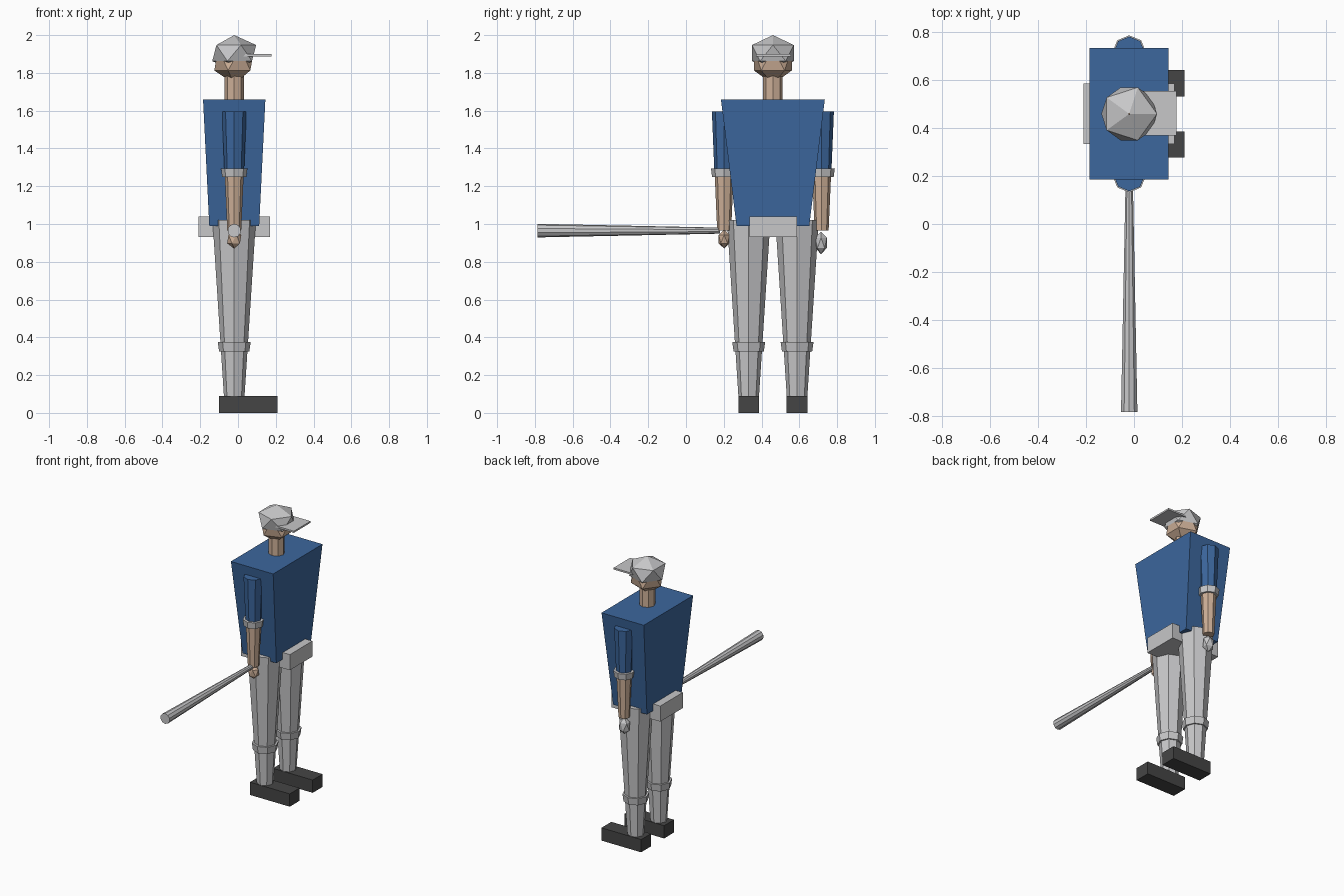
import bpy
import bmesh
from mathutils import Matrix, Vector

if "Cube" in bpy.data.objects:
    bpy.data.objects.remove(bpy.data.objects["Cube"], do_unlink=True)


def material(name, r, g, b):
    mat = bpy.data.materials.new(name)
    mat.use_nodes = True
    mat.diffuse_color = (r, g, b, 1)
    mat.node_tree.nodes["Principled BSDF"].inputs["Base Color"].default_value = (r, g, b, 1)
    return mat


GREY = material("light grey cloth", 0.57, 0.57, 0.58)
BLUE = material("shirt blue", 0.045, 0.135, 0.34)
SKIN = material("skin", 0.61, 0.43, 0.31)
DARK = material("shoe charcoal", 0.06, 0.06, 0.06)

# Body axis
CX, CY = -0.02, 0.46


def finish(name, bm, mat):
    bmesh.ops.recalc_face_normals(bm, faces=bm.faces)
    mesh = bpy.data.meshes.new(name)
    bm.to_mesh(mesh)
    bm.free()
    mesh.materials.append(mat)
    obj = bpy.data.objects.new(name, mesh)
    bpy.context.collection.objects.link(obj)
    return obj


def box(name, mat, x, y, z, bottom_scale=(1, 1)):
    """Box between (min, max) ranges, optionally narrowed at the bottom."""
    bm = bmesh.new()
    bmesh.ops.create_cube(bm, size=1)
    for v in bm.verts:
        sx, sy = bottom_scale if v.co.z < 0 else (1, 1)
        unit = Vector((v.co.x * sx, v.co.y * sy, v.co.z))
        v.co = [(lo + hi) / 2 + u * (hi - lo) for (lo, hi), u in zip((x, y, z), unit)]
    return finish(name, bm, mat)


def taper(name, mat, y, z0, z1, r0, r1, x=CX):
    """Upright eight-sided tapered tube with corners on the axes."""
    bm = bmesh.new()
    bmesh.ops.create_cone(bm, cap_ends=True, segments=8, radius1=r0, radius2=r1,
                          depth=z1 - z0, matrix=Matrix.Translation((x, y, (z0 + z1) / 2)))
    return finish(name, bm, mat)


def gem(name, mat, centre, size):
    """Twenty-sided ball stretched to size."""
    bm = bmesh.new()
    bmesh.ops.create_icosphere(bm, subdivisions=1, radius=1,
                               matrix=Matrix.Translation(centre) @ Matrix.Diagonal((*size, 1)))
    return finish(name, bm, mat)


# Torso and belt
box("shirt", BLUE, (-0.185, 0.145), (0.185, 0.735), (0.99, 1.66), (0.8, 0.7))
box("belt", GREY, (-0.21, 0.17), (0.335, 0.587), (0.93, 1.04))

# Limbs on both sides
for side, s in (("right", -1), ("left", 1)):
    leg_y = CY + s * 0.128
    arm_y = CY + s * 0.258
    taper(side + "_leg", GREY, leg_y, 0.08, 1.02, 0.054, 0.115)
    taper(side + "_knee_band", GREY, leg_y, 0.325, 0.375, 0.08, 0.087)
    box(side + "_shoe", DARK, (-0.10, 0.21), (leg_y - 0.055, leg_y + 0.055), (0, 0.09))
    taper(side + "_sleeve", BLUE, arm_y, 1.28, 1.595, 0.052, 0.065)
    taper(side + "_cuff", GREY, arm_y, 1.25, 1.295, 0.064, 0.07)
    taper(side + "_forearm", SKIN, arm_y, 0.965, 1.26, 0.037, 0.05)

# Bare right hand, gloved left hand
gem("right_hand", SKIN, (CX, 0.202, 0.92), (0.042, 0.034, 0.05))
gem("left_glove", GREY, (CX, 0.715, 0.90), (0.042, 0.036, 0.06))

# Head, neck and cap
taper("neck", SKIN, CY, 1.65, 1.82, 0.052, 0.052)
gem("head", SKIN, (CX, CY, 1.871), (0.118, 0.118, 0.13))
gem("cap", GREY, (CX, CY, 1.905), (0.13, 0.13, 0.095))
box("cap_brim", GREY, (0.03, 0.177), (0.37, 0.555), (1.888, 1.9))

# Bat held out sideways from the right hand
bm = bmesh.new()
bmesh.ops.create_cone(bm, cap_ends=True, segments=10, radius1=0.016, radius2=0.036, depth=0.965,
                      matrix=Matrix.Translation((CX, -0.3025, 0.965)) @ Matrix.Rotation(1.570796, 4, "X"))
finish("bat", bm, GREY)
